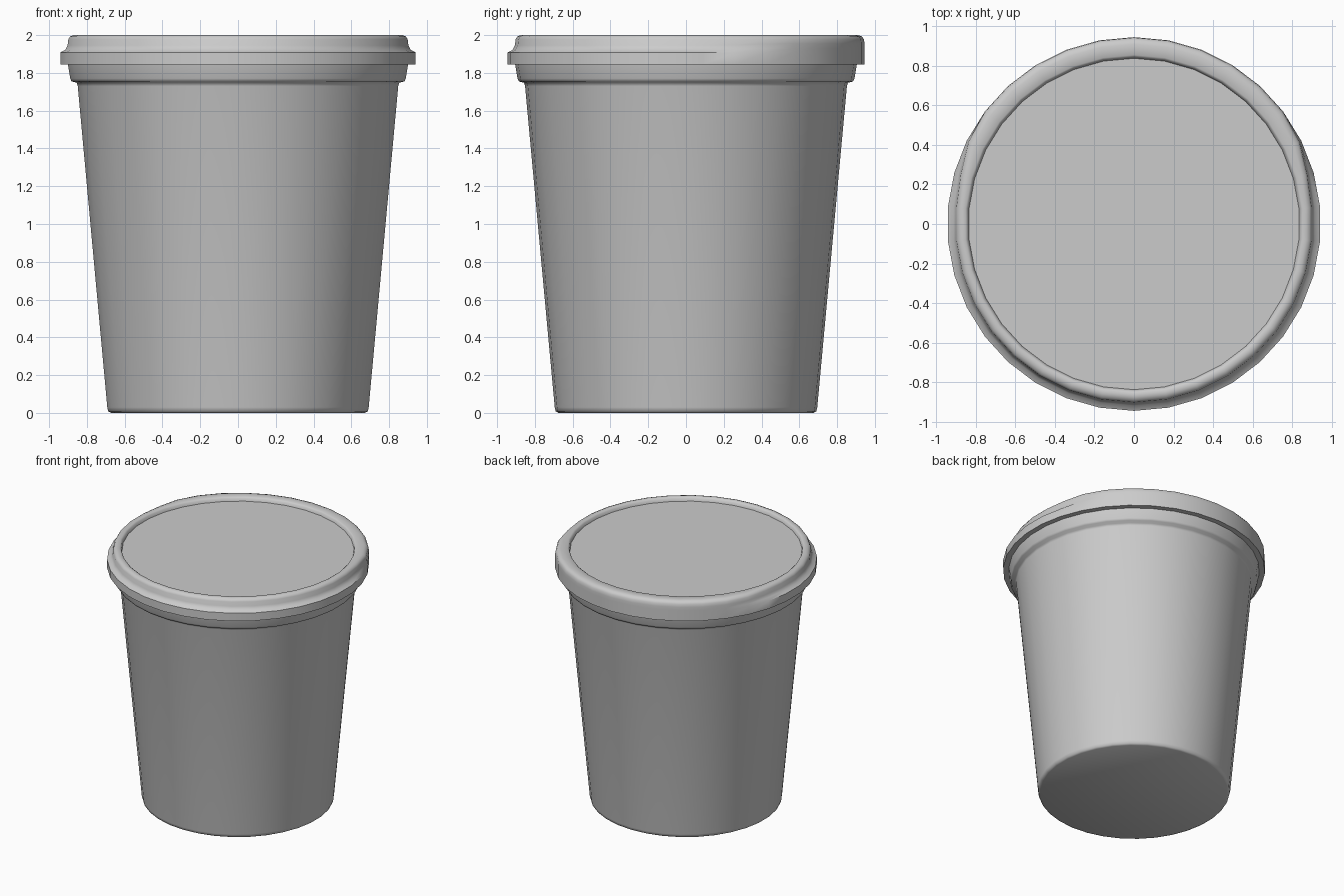
import bpy, bmesh, math

if "Cube" in bpy.data.objects:
    bpy.data.objects.remove(bpy.data.objects["Cube"])

SIDES = 34


def lathe(name, rings, cap_first, cap_last, angle):
    """Build stacked rings; each ring is a function of the angle giving (radius, z)."""
    bm = bmesh.new()
    loops = []
    for ring in rings:
        loop = []
        for i in range(SIDES):
            a = math.pi / 2 + 2 * math.pi * i / SIDES
            r, z = ring(a)
            loop.append(bm.verts.new((r * math.cos(a), r * math.sin(a), z)))
        loops.append(loop)
    for lo, hi in zip(loops, loops[1:]):
        for i in range(SIDES):
            j = (i + 1) % SIDES
            bm.faces.new((lo[i], lo[j], hi[j], hi[i]))
    if cap_first:
        bm.faces.new(loops[0][::-1])
    if cap_last:
        bm.faces.new(loops[-1])
    bmesh.ops.recalc_face_normals(bm, faces=bm.faces)
    mesh = bpy.data.meshes.new(name)
    bm.to_mesh(mesh)
    bm.free()
    obj = bpy.data.objects.new(name, mesh)
    bpy.context.collection.objects.link(obj)
    bpy.ops.object.select_all(action='DESELECT')
    bpy.context.view_layer.objects.active = obj
    obj.select_set(True)
    bpy.ops.object.shade_smooth_by_angle(angle=math.radians(angle))


def fixed(p):
    return lambda a: p


def blended(p, q):
    """Stepped profile at the front, changing to the full grip profile at the back."""
    def ring(a):
        t = (math.degrees(math.asin(math.sin(a))) - 8) / 26
        t = max(0.0, min(1.0, t))
        t = t * t * (3 - 2 * t)
        return tuple(u + (v - u) * t for u, v in zip(p, q))
    return ring


# Tapered tub with a stacking collar under the lid
tub = [(0.675, 0), (0.69, 0.008), (0.695, 0.03), (0.852, 1.73), (0.858, 1.748),
       (0.885, 1.755), (0.892, 1.77), (0.907, 1.86)]
lathe("tub", [fixed(p) for p in tub], True, False, 60)

# Lid: stepped skirt at the front, full-width grip at the back, recessed panel
front = [(0.90, 1.845), (0.945, 1.845), (0.945, 1.908), (0.918, 1.922), (0.906, 1.945),
         (0.902, 1.978), (0.893, 1.993), (0.875, 2.0)]
back = [(0.90, 1.845), (0.945, 1.845), (0.945, 1.908), (0.945, 1.93), (0.945, 1.955),
        (0.942, 1.978), (0.931, 1.993), (0.91, 2.0)]
rings = [blended(p, q) for p, q in zip(front, back)]
rings += [fixed(p) for p in [(0.855, 2.0), (0.844, 1.992), (0.838, 1.97)]]
lathe("lid", rings, False, True, 50)
